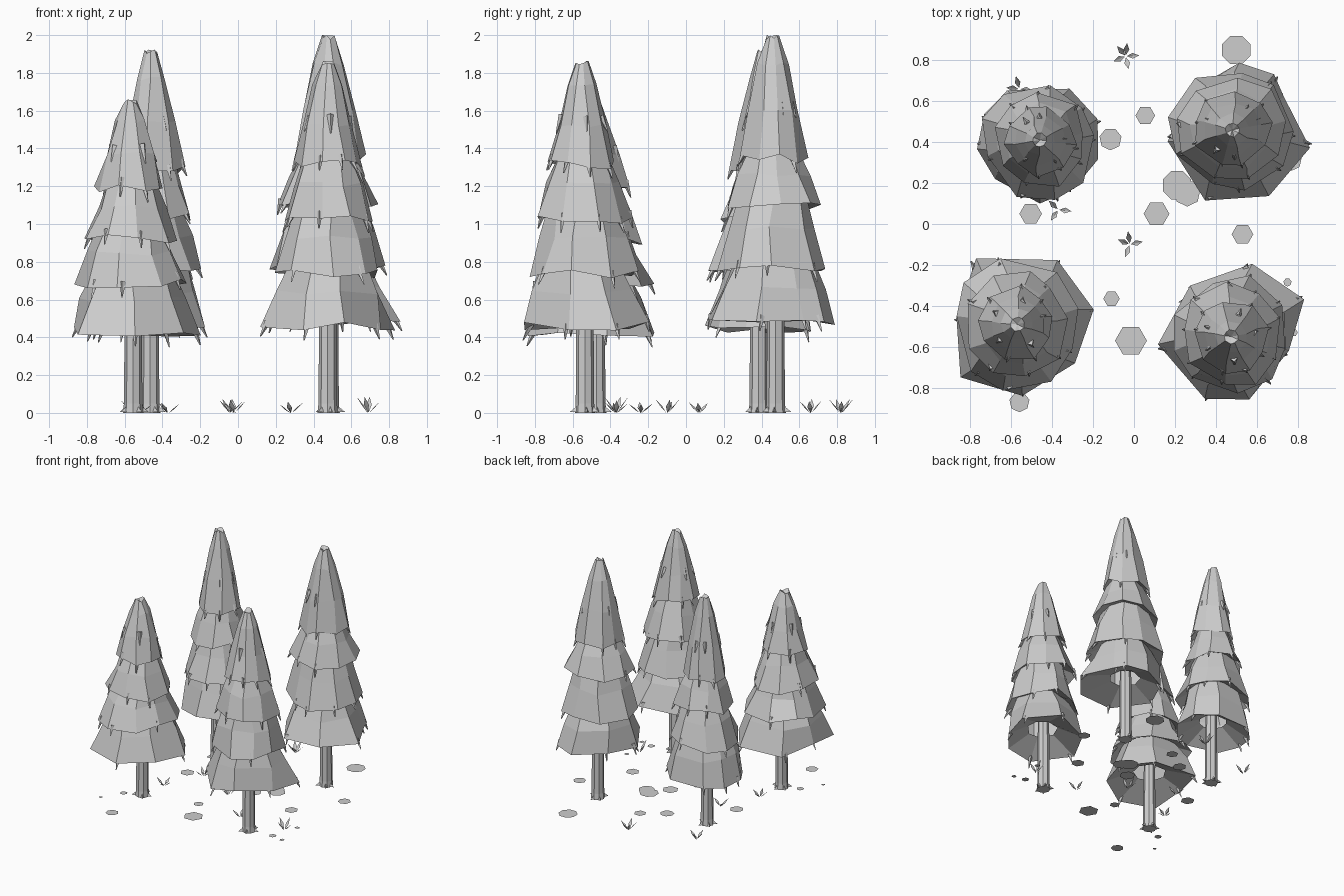
import bpy, bmesh, random
from math import sin, cos, pi, radians
from mathutils import Vector, Matrix

random.seed(4)
cube = bpy.data.objects.get("Cube")
if cube:
    bpy.data.objects.remove(cube, do_unlink=True)

grey = bpy.data.materials.new("plain_grey")
grey.use_nodes = True
GREY = (0.61, 0.61, 0.61, 1)
grey.diffuse_color = GREY
grey.node_tree.nodes["Principled BSDF"].inputs["Base Color"].default_value = GREY


def finish(bm, name, at):
    mesh = bpy.data.meshes.new(name)
    bm.to_mesh(mesh)
    bm.free()
    mesh.materials.append(grey)
    ob = bpy.data.objects.new(name, mesh)
    ob.location = at
    bpy.context.collection.objects.link(ob)


def polar(angle, r, z):
    return Vector((r * cos(angle), r * sin(angle), z))


def jitter(amount):
    return random.uniform(-amount, amount)


def loft(bm, rings):
    """Skin a list of equal-length vertex rings."""
    rows = [[bm.verts.new(p) for p in ring] for ring in rings]
    n = len(rows[0])
    for a, b in zip(rows, rows[1:]):
        for i in range(n):
            j = (i + 1) % n
            bm.faces.new((a[i], a[j], b[j], b[i]))
    return rows


def needle_tip(bm, point, angle):
    """Drooping shard whose upper end sinks into the branches."""
    length = random.uniform(0.08, 0.11)
    lean = Matrix.Rotation(angle, 4, 'Z') @ Matrix.Rotation(jitter(0.15) - 0.4, 4, 'Y')
    bmesh.ops.create_cone(bm, cap_ends=True, segments=4, radius1=0.003, radius2=0.018,
                          depth=length, matrix=Matrix.Translation(point) @ lean)


def tier(bm, rim, low, high, shoulders):
    """One skirt of branches: hollow underside, rim, then shoulder rings (height share, radius)."""
    mean = sum(r for a, r in rim) / len(rim)
    inner = [polar(a, mean * 0.36, low + 0.09) for a, r in rim]
    edge = [polar(a, r, low + jitter(0.03)) for a, r in rim]
    rings = [inner, edge]
    for share, radius in shoulders:
        keep = (1 - share) * 0.6
        rings.append([polar(a + jitter(0.08),
                            (radius * (1 - keep) + radius * r / mean * keep) * random.uniform(0.94, 1.07),
                            low + (high - low) * share + jitter(0.015)) for a, r in rim])
    rows = loft(bm, rings)
    for (a, r), p in zip(rim, edge):
        if random.random() < 0.6:
            needle_tip(bm, polar(a + jitter(0.1), r * 0.95, p.z - 0.01), a)
    return rows[-1]


def trunk(name, at, height):
    bm = bmesh.new()
    sides = 8
    profile = [(0.054, 0), (0.049, 0.05), (0.046, height * 0.25), (0.03, height * 0.7)]
    rows = loft(bm, [[polar(2 * pi * i / sides, r, z) for i in range(sides)] for r, z in profile])
    bm.faces.new(rows[-1])
    bm.faces.new(reversed(rows[0]))
    # Pointed roots around the base
    for i in range(5):
        a = 2 * pi * i / 5 + jitter(0.3)
        side = polar(a + pi / 2, 0.014, 0)
        foot = polar(a, 0.042, 0.004)
        l, r, t, e = [bm.verts.new(p) for p in (foot + side, foot - side, polar(a, 0.046, 0.035),
                                                polar(a, 0.082, 0.006))]
        for f in ((l, t, e), (r, e, t), (l, e, r)):
            bm.faces.new(f)
    finish(bm, name, at)


def tree(label, at, trunk_at, height, lows, spread, rim):
    shape = [(radians(a), r) for a, r in sorted(rim)]
    radii = [sum(r for a, r in rim) / len(rim), *spread]
    bm = bmesh.new()
    for k in range(3):
        neck = radii[k + 1] * 0.68
        tier(bm, shape, lows[k], lows[k + 1] + 0.07, [(0.52, (radii[k] + neck) / 2), (1, neck)])
        turn = random.random()
        shape = [(turn + 2 * pi * i / 9 + jitter(0.12), radii[k + 1] * random.uniform(0.92, 1.08))
                 for i in range(9)]
    # Tall crown with a crumpled, slightly sunken point
    r = radii[3]
    top = tier(bm, shape, lows[3], height - 0.01, [(0.4, r * 0.72), (0.78, r * 0.44), (1, 0.034)])
    centre = bm.verts.new((0, 0, height - 0.03))
    for i, v in enumerate(top):
        bm.faces.new((v, top[(i + 1) % len(top)], centre))
    for i in range(5):
        a = 2 * pi * i / 5 + jitter(0.4)
        needle_tip(bm, polar(a, r * 0.68, lows[3] + (height - lows[3]) * 0.4), a)
    finish(bm, label + "_branches", (*at, 0))
    trunk(label + "_trunk", (*trunk_at, 0), height)


# Four conifers: upper tier heights and radii, lowest branch outline as (degrees, radius)
tree("front_right_tree", (-.57, -.49), (-.555, -.475), 1.66, (.43, .69, .92, 1.18), (.31, .25, .18),
     [(122, .38), (58, .37), (11, .38), (-34, .34), (-86, .35), (-137, .38), (173, .3)])
tree("back_right_tree", (-.46, .41), (-.465, .385), 1.92, (.45, .75, 1.03, 1.28), (.28, .23, .17),
     [(123, .29), (60, .29), (20, .3), (-18, .3), (-55, .29), (-90, .31), (-139, .29),
      (-172, .31), (155, .3)])
tree("back_left_tree", (.48, .46), (.485, .475), 2.0, (.47, .77, 1.09, 1.34), (.3, .26, .19),
     [(84, .33), (53, .34), (33, .3), (-13, .39), (-61, .37), (-111, .37), (-170, .32), (138, .28)])
tree("front_left_tree", (.475, -.55), (.475, -.535), 1.86, (.46, .74, 1.03, 1.31), (.29, .25, .18),
     [(74, .37), (27, .4), (-14, .29), (-74, .32), (-113, .33), (-174, .36), (129, .32)])

# Flat ground stones: x, y, radius, sides
stones = [(.5, .85, .075, 8), (.055, .53, .048, 6), (-.115, .415, .055, 7), (.21, .19, .075, 8),
          (.26, .15, .065, 7), (.11, .05, .063, 6), (-.505, .05, .055, 6), (.53, -.05, .053, 6),
          (-.11, -.365, .04, 6), (-.015, -.57, .078, 6), (-.56, -.87, .05, 7), (.75, -.285, .02, 7),
          (.77, .31, .05, 7), (.68, -.51, .03, 6), (.78, -.53, .02, 6), (-.79, -.69, .015, 6),
          (-.69, -.53, .03, 6)]
for x, y, r, n in stones:
    bm = bmesh.new()
    bmesh.ops.create_circle(bm, cap_ends=True, segments=n, radius=r,
                            matrix=Matrix.Rotation(pi / 2 if n == 6 else pi / n, 4, 'Z'))
    finish(bm, "ground_stone", (x, y, 0.003))

# Grass tufts of folded leaf blades: x, y, height, blade count
tufts = [(-.04, .82, .085, 5), (-.56, .66, .08, 4), (-.37, .07, .06, 3), (-.02, -.1, .085, 4),
         (.28, -.37, .06, 4), (.69, -.37, .085, 4), (-.52, -.24, .06, 4)]
for x, y, h, count in tufts:
    bm = bmesh.new()
    for i in range(count):
        a = 2 * pi * i / count + jitter(0.4)
        tall = h * random.uniform(0.7, 1.05)
        flat = polar(a + pi / 2, 0.014, 0)
        mid = polar(a, 0.033, tall * 0.5)
        base, spine, tip, l, r = [bm.verts.new(p) for p in (
            polar(a, 0.005, 0), mid - Vector((0, 0, 0.006)), polar(a, 0.065, tall), mid + flat, mid - flat)]
        for f in ((base, spine, l), (base, r, spine), (spine, tip, l), (spine, r, tip)):
            bm.faces.new(f)
    finish(bm, "grass_tuft", (x, y, 0))
